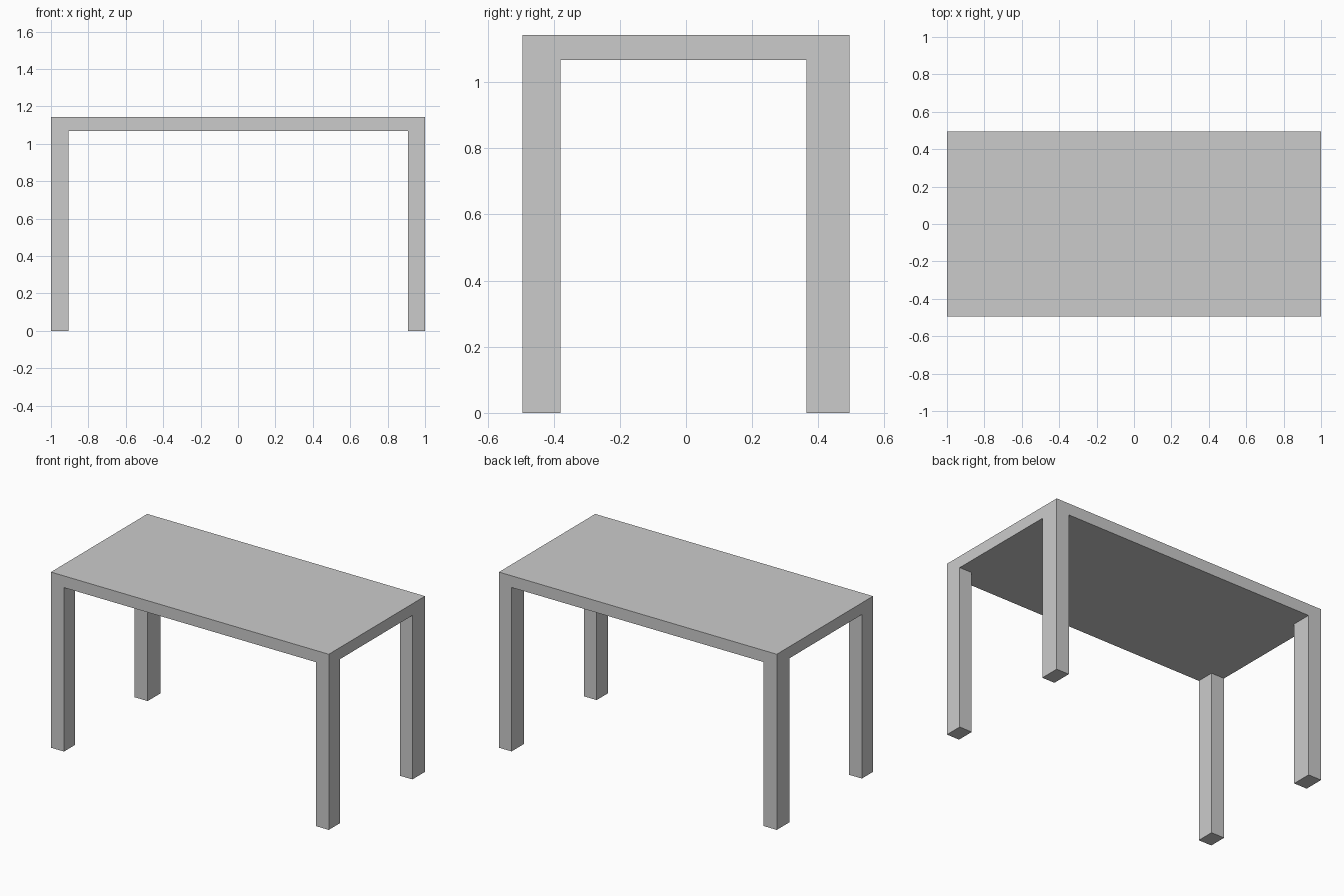
import bpy, bmesh
from mathutils import Vector, Matrix

if "Cube" in bpy.data.objects:
    bpy.data.objects.remove(bpy.data.objects["Cube"])

HX, HY = 1.0, 0.495            # half extents of the top
UNDER, TOP = 1.067, 1.143      # underside and upper surface heights
X_CUTS = (-0.906, 0.909)       # inner faces of left / right legs
Y_CUTS = (-0.38, 0.365)        # inner faces of front / back legs

# Tabletop slab
bm = bmesh.new()
bmesh.ops.create_cube(bm, size=1, matrix=Matrix.Translation((0, 0, (UNDER + TOP) / 2))
                      @ Matrix.Diagonal((2 * HX, 2 * HY, TOP - UNDER, 1)))

# Score the slab along the inner leg lines
for axis, cuts in ((Vector((1, 0, 0)), X_CUTS), (Vector((0, 1, 0)), Y_CUTS)):
    for c in cuts:
        bmesh.ops.bisect_plane(bm, geom=bm.verts[:] + bm.edges[:] + bm.faces[:],
                               plane_co=axis * c, plane_no=axis)

# Legs: pull the four underside corners down to the floor
bm.normal_update()
corners = [f for f in bm.faces if f.normal.z < -0.9
           and abs(f.calc_center_median().x) > 0.9
           and abs(f.calc_center_median().y) > 0.36]
legs = bmesh.ops.extrude_discrete_faces(bm, faces=corners)["faces"]
for f in legs:
    for v in f.verts:
        v.co.z = 0

# Clear the scored lines from the flat surfaces
bmesh.ops.dissolve_limit(bm, angle_limit=0.01, verts=bm.verts[:], edges=bm.edges[:])
bmesh.ops.recalc_face_normals(bm, faces=bm.faces[:])

mesh = bpy.data.meshes.new("table")
bm.to_mesh(mesh)
bm.free()
bpy.context.collection.objects.link(bpy.data.objects.new("table", mesh))
